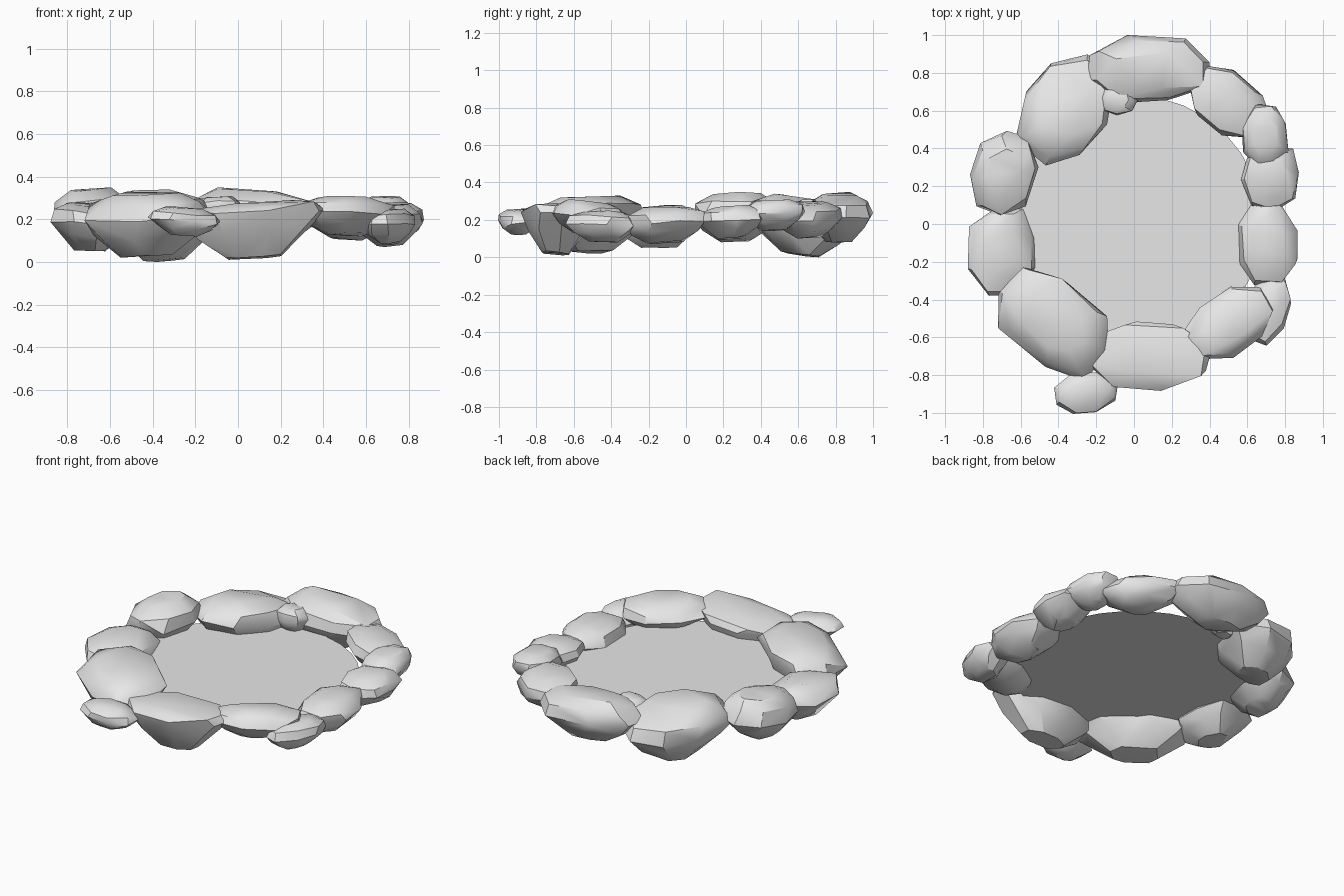
import bpy
import bmesh
import math
import random
from mathutils import Matrix

random.seed(7)

cube = bpy.data.objects.get("Cube")
if cube:
    bpy.data.objects.remove(cube, do_unlink=True)

# One plain grey for the stones and the floor
grey = bpy.data.materials.new("stone_grey")
grey.use_nodes = True
colour = (0.8, 0.8, 0.8, 1)
grey.diffuse_color = colour
grey.node_tree.nodes["Principled BSDF"].inputs["Base Color"].default_value = colour


def finish(name, bm):
    """Turn a bmesh into a shaded, coloured object."""
    mesh = bpy.data.meshes.new(name)
    bm.to_mesh(mesh)
    bm.free()
    mesh.materials.append(grey)
    mesh.shade_smooth()
    mesh.set_sharp_from_angle(angle=math.radians(32))
    obj = bpy.data.objects.new(name, mesh)
    bpy.context.collection.objects.link(obj)


def fit(bm, low, high):
    """Size one stone so its vertices fill the box from low to high."""
    for axis in range(3):
        values = [v.co[axis] for v in bm.verts]
        start, span = min(values), max(values) - min(values)
        for v in bm.verts:
            part = (v.co[axis] - start) / span
            v.co[axis] = low[axis] + part * (high[axis] - low[axis])


def stone(name, x, y, length, width, turn, bottom, top, waist=0.55):
    """Faceted boulder: hull of uneven rings, widest at the waist height."""
    bm = bmesh.new()
    sides = 8
    rings = [(0, 0.4), (waist * 0.5, 0.8), (waist, 1),
             (waist + (1 - waist) * 0.6, 0.9), (1, 0.55)]
    offset = random.uniform(0.3, 0.5)
    slope_x, slope_y = random.uniform(-0.1, 0.1), random.uniform(-0.1, 0.1)
    for height, scale in rings:
        for i in range(sides):
            angle = math.tau * (i + offset + random.uniform(-0.15, 0.15)) / sides
            c, s = math.cos(angle), math.sin(angle)
            # rounded-box outline
            radius = scale * random.uniform(0.93, 1.05) / (abs(c) ** 3 + abs(s) ** 3) ** (1 / 3)
            px, py = radius * c, radius * s
            pz = height + slope_x * px + slope_y * py + random.uniform(-0.04, 0.04)
            bm.verts.new((px, py, pz))
    hull = bmesh.ops.convex_hull(bm, input=bm.verts[:])
    loose = {g for g in hull["geom_interior"] + hull["geom_unused"]
             if isinstance(g, bmesh.types.BMVert)}
    bmesh.ops.delete(bm, geom=list(loose), context="VERTS")
    fit(bm, (-length, -width, bottom), (length, width, top))
    # merge near-flat triangles into broad facets
    bmesh.ops.dissolve_limit(bm, angle_limit=math.radians(11),
                             verts=bm.verts[:], edges=bm.edges[:])
    bmesh.ops.triangulate(bm, faces=[f for f in bm.faces if len(f.verts) > 4])
    bmesh.ops.recalc_face_normals(bm, faces=bm.faces[:])
    bm.transform(Matrix.Translation((x, y, 0)) @ Matrix.Rotation(math.radians(turn), 4, "Z"))
    finish(name, bm)


# Ring of stones: centre, half length, half width, turn, bottom, top, waist
stone("back_stone", 0.08, 0.82, 0.33, 0.18, 0, 0.08, 0.35)
stone("back_right_stone", -0.36, 0.61, 0.3, 0.22, 50, 0, 0.34, 0.6)
stone("back_pebble", -0.09, 0.67, 0.11, 0.09, -20, 0.15, 0.31)
stone("right_rear_stone", -0.69, 0.27, 0.22, 0.17, 75, 0.08, 0.35, 0.5)
stone("right_stone", -0.7, -0.15, 0.23, 0.18, 90, 0.05, 0.28, 0.6)
stone("front_right_stone", -0.43, -0.52, 0.33, 0.21, -40, 0.02, 0.33, 0.65)
stone("front_pebble", -0.25, -0.89, 0.17, 0.11, 5, 0.12, 0.26)
stone("front_stone", 0.08, -0.7, 0.33, 0.18, -3, 0.01, 0.29, 0.8)
stone("front_left_stone", 0.5, -0.53, 0.25, 0.16, 36, 0.12, 0.31)
stone("left_front_stone", 0.71, -0.45, 0.19, 0.11, 75, 0.08, 0.25)
stone("left_stone", 0.71, -0.1, 0.22, 0.16, 95, 0.07, 0.27)
stone("left_middle_stone", 0.72, 0.24, 0.18, 0.15, 80, 0.1, 0.28)
stone("left_rear_stone", 0.69, 0.47, 0.17, 0.12, 95, 0.14, 0.31)
stone("back_left_stone", 0.5, 0.64, 0.23, 0.16, -35, 0.1, 0.3)

# Flat floor inside the ring
floor = bmesh.new()
bmesh.ops.create_circle(floor, cap_ends=True, segments=32, radius=0.68,
                        matrix=Matrix.Translation((0, 0, 0.18)))
finish("floor_disc", floor)
